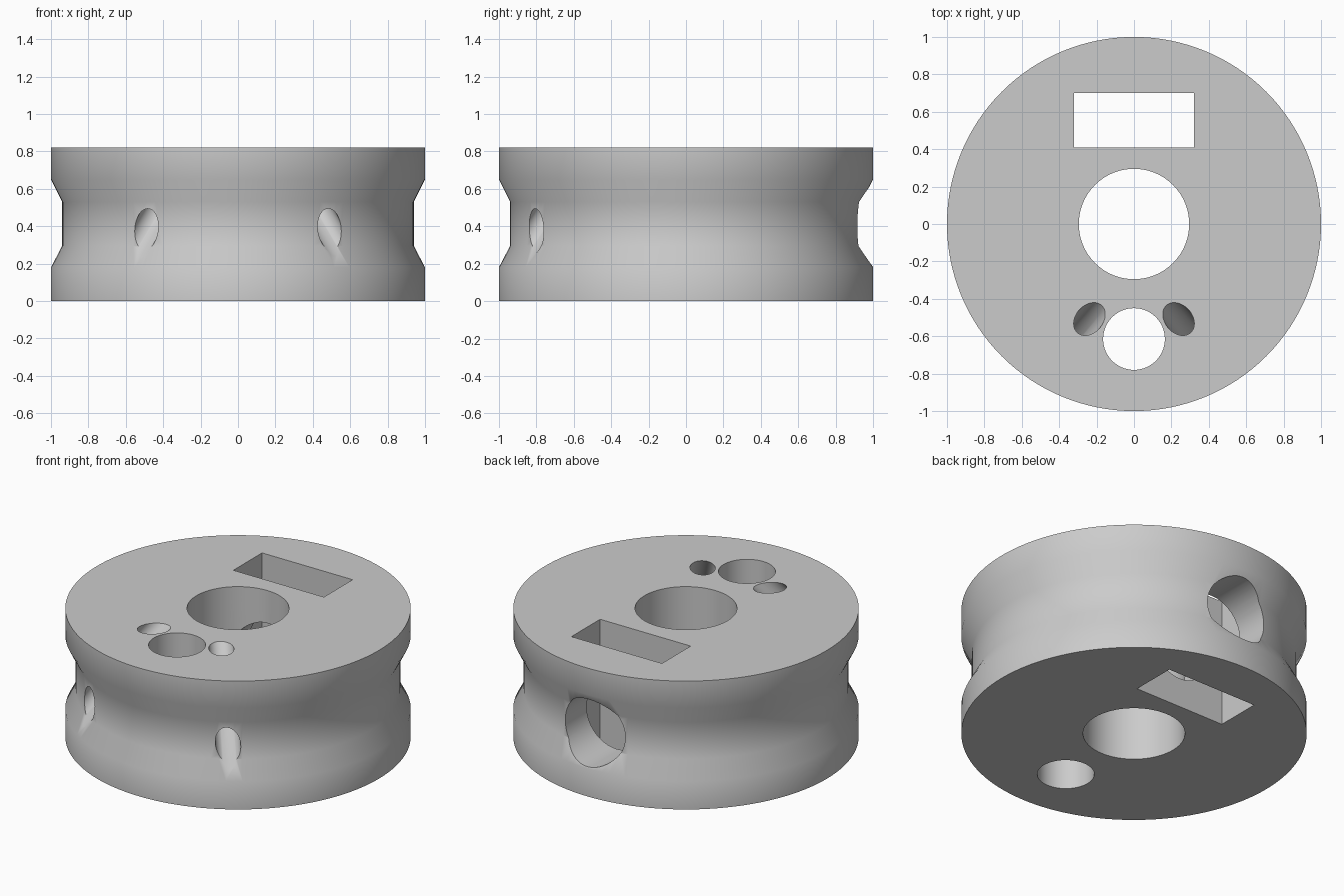
import bpy, bmesh, math
from mathutils import Vector, Matrix

cube = bpy.data.objects.get("Cube")
if cube:
    bpy.data.objects.remove(cube, do_unlink=True)

grey = bpy.data.materials.new("plain grey")
grey.use_nodes = True
colour = (0.6, 0.6, 0.6, 1)
grey.diffuse_color = colour
grey.node_tree.nodes["Principled BSDF"].inputs["Base Color"].default_value = colour


def add_object(name, bm):
    bmesh.ops.recalc_face_normals(bm, faces=bm.faces)
    mesh = bpy.data.meshes.new(name)
    bm.to_mesh(mesh)
    bm.free()
    mesh.materials.append(grey)
    obj = bpy.data.objects.new(name, mesh)
    bpy.context.collection.objects.link(obj)
    return obj


def cylinder_between(name, start, end, radius, segments=64):
    start, end = Vector(start), Vector(end)
    axis = end - start
    place = Matrix.Translation((start + end) / 2) @ axis.to_track_quat("Z", "Y").to_matrix().to_4x4()
    bm = bmesh.new()
    bmesh.ops.create_cone(bm, cap_ends=True, segments=segments, radius1=radius,
                          radius2=radius, depth=axis.length, matrix=place)
    return add_object(name, bm)


# Grooved wheel body, lathed from its outer profile
profile = [(1, 0), (1, 0.18), (0.94, 0.295), (0.94, 0.53), (1, 0.65), (1, 0.82)]
SIDES = 128
bm = bmesh.new()
rings = []
for radius, z in profile:
    rings.append([bm.verts.new((radius * math.cos(math.tau * i / SIDES),
                                radius * math.sin(math.tau * i / SIDES), z))
                  for i in range(SIDES)])
for low, high in zip(rings, rings[1:]):
    for i in range(SIDES):
        j = (i + 1) % SIDES
        bm.faces.new((low[i], low[j], high[j], high[i]))
bm.faces.new(rings[0])
bm.faces.new(rings[-1])
body = add_object("grooved_wheel", bm)

# Vertical bores and the radial hole at the back
cutters = [
    cylinder_between("centre_bore", (0, 0, -0.2), (0, 0, 1), 0.295, 96),
    cylinder_between("front_bore", (0, -0.615, -0.2), (0, -0.615, 1), 0.165),
    cylinder_between("back_hole", (0, 0, 0.4), (0, 1.2, 0.4), 0.212),
]

# Rectangular slot
bm = bmesh.new()
bmesh.ops.create_cube(bm, size=1, matrix=Matrix.Translation((0, 0.555, 0.4))
                      @ Matrix.Diagonal((0.64, 0.29, 1.4, 1)))
cutters.append(add_object("slot", bm))

# Slanted cord holes from the top face out to the groove
for side, label in ((-1, "right"), (1, "left")):
    top = Vector((side * 0.238, -0.508, 0.82))
    out = Vector((side * 0.49, -0.80, 0.385))
    step = out - top
    cutters.append(cylinder_between(label + "_cord_hole", top - step * 0.4,
                                    out + step * 0.8, 0.073, 48))

# Cut every opening, then discard the cutters
bpy.context.view_layer.objects.active = body
for cutter in cutters:
    cutter.hide_render = True
    cut = body.modifiers.new(cutter.name, "BOOLEAN")
    cut.operation = "DIFFERENCE"
    cut.solver = "EXACT"
    cut.object = cutter
    bpy.ops.object.modifier_apply(modifier=cut.name)
    bpy.data.objects.remove(cutter, do_unlink=True)

for obj in bpy.context.selected_objects:
    obj.select_set(False)
body.select_set(True)
bpy.ops.object.shade_smooth_by_angle(angle=math.radians(35))
